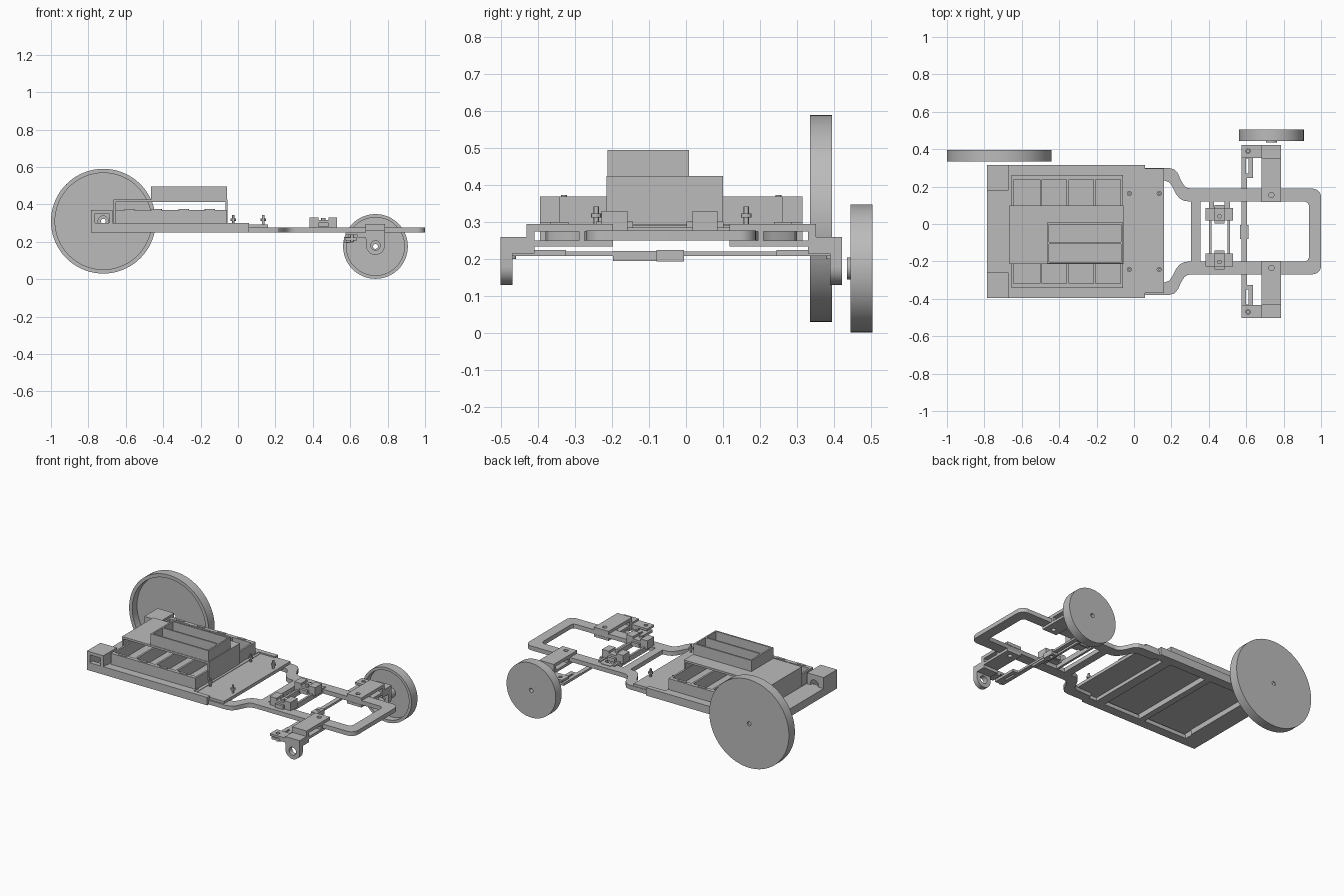
import bpy, bmesh, math
from mathutils import Vector

if "Cube" in bpy.data.objects:
    bpy.data.objects.remove(bpy.data.objects["Cube"])

YC = -0.04  # centre line of the chassis
GREY = bpy.data.materials.new("plain grey")
GREY.diffuse_color = (0.5, 0.5, 0.5, 1)
GREY.use_nodes = True
GREY.node_tree.nodes["Principled BSDF"].inputs["Base Color"].default_value = GREY.diffuse_color


def finish(name, bm):
    bmesh.ops.remove_doubles(bm, verts=bm.verts, dist=1e-5)
    bmesh.ops.recalc_face_normals(bm, faces=bm.faces)
    me = bpy.data.meshes.new(name)
    bm.to_mesh(me)
    bm.free()
    me.materials.append(GREY)
    ob = bpy.data.objects.new(name, me)
    bpy.context.collection.objects.link(ob)
    return ob


def box(name, x0, x1, y0, y1, z0, z1):
    bm = bmesh.new()
    bmesh.ops.create_cube(bm, size=1)
    for v in bm.verts:
        v.co = Vector(((x0 + x1) / 2 + v.co.x * abs(x1 - x0),
                       (y0 + y1) / 2 + v.co.y * abs(y1 - y0),
                       (z0 + z1) / 2 + v.co.z * abs(z1 - z0)))
    return finish(name, bm)


def prism(name, loops, lo, hi, axis='z'):
    """Extrude an outline with holes along an axis."""
    bm = bmesh.new()
    for pts in loops:
        vs = []
        for u, v in pts:
            vs.append(bm.verts.new((u, v, lo) if axis == 'z' else (u, lo, v)))
        for a, b in zip(vs, vs[1:] + vs[:1]):
            bm.edges.new((a, b))
    bmesh.ops.triangle_fill(bm, edges=bm.edges[:], use_beauty=True)
    ext = bmesh.ops.extrude_face_region(bm, geom=bm.faces[:])
    off = Vector((0, 0, hi - lo) if axis == 'z' else (0, hi - lo, 0))
    bmesh.ops.translate(bm, vec=off, verts=[g for g in ext['geom'] if isinstance(g, bmesh.types.BMVert)])
    return finish(name, bm)


def circle(u, v, r, n=24, a0=0, a1=360):
    full = a1 - a0 == 360
    return [(u + r * math.cos(math.radians(a0 + (a1 - a0) * i / (n if full else n - 1))),
             v + r * math.sin(math.radians(a0 + (a1 - a0) * i / (n if full else n - 1)))) for i in range(n)]


def rect(u0, u1, v0, v1):
    return [(u0, v0), (u1, v0), (u1, v1), (u0, v1)]


def wheel(name, x, z, profile, n=72):
    bm = bmesh.new()
    rings = [[bm.verts.new((x + r * math.cos(2 * math.pi * i / n), y, z + r * math.sin(2 * math.pi * i / n)))
              for i in range(n)] for r, y in profile]
    for a, b in zip(rings, rings[1:] + rings[:1]):
        for i in range(n):
            j = (i + 1) % n
            bm.faces.new((a[i], a[j], b[j], b[i]))
    return finish(name, bm)


# wheels: hollow cups open on the inner side
wheel("rear_wheel", -0.72, 0.31, [(.013, .383), (.258, .383), (.258, .335), (.28, .335), (.28, .395), (.013, .395)])
wheel("front_wheel", 0.735, 0.175, [(.013, .435), (.03, .435), (.03, .49), (.155, .49), (.155, .445),
                                    (.173, .445), (.173, .505), (.013, .505)])

# front tube frame with S bends, crossbar and rounded nose
outer = [(.06, .34), (.185, .34), (.215, .332), (.235, .31), (.25, .275), (.268, .245), (.285, .233), (.31, .229)]
nose = circle(.955, .184, .045, 8, 90, 0)
inner = [(.305, .16), (.27, .163), (.245, .175), (.225, .2), (.205, .24), (.19, .262), (.165, .272), (.06, .275)]
up = outer + nose
outline = [(x, YC + y) for x, y in up] + [(x, YC - y) for x, y in reversed(up)]
outline += [(x, YC - y) for x, y in reversed(inner)] + [(x, YC + y) for x, y in inner]
window = [(.355, -.2), (.915, -.2), (.928, -.194), (.935, -.18), (.935, .1), (.928, .114), (.915, .12), (.355, .12)]
prism("front_frame", [outline, window], .25, .277)

# rear chassis tray
for s, side in ((1, "left"), (-1, "right")):
    m = lambda y: YC + s * (y - YC)
    box(side + "_side_rail", -.785, .06, m(.285), m(.315), .25, .30)
    box(side + "_rail_lip", -.785, .06, m(.255), m(.29), .25, .275)
    box(side + "_tray_flange", -.665, -.055, m(.238), m(.287), .283, .30)
    # slotted strap holders beside the batteries
    box(side + "_holder_strip", -.655, -.06, m(.238), m(.262), .295, .37)
    for x in (-.58, -.435, -.29, -.15):
        slot = circle(x + .02, m(.25), .008, 8, -90, 90) + circle(x - .02, m(.25), .008, 8, 90, 270)
        prism(side + "_strap_slot", [slot], .369, .374)
    # hollow axle block with round axle hole
    sq = rect(-.785, -.67, .25, .37)
    prism(side + "_axle_block", [sq, rect(-.765, -.69, .27, .35)], m(.2), m(.315), 'y')
    prism(side + "_axle_block_wall", [sq, circle(-.72, .31, .028)], m(.18), m(.2), 'y')
    # deck pins with collar
    for x in (-.025, .135):
        prism("deck_pin", [circle(x, m(.163), .007, 12)], .285, .342)
        prism("deck_pin_collar", [circle(x, m(.163), .014, 12)], .312, .324)
box("rear_bar", -.785, -.665, -.28, .20, .25, .30)
box("rear_floor", -.67, -.04, -.37, .29, .283, .295)
box("middle_bar", -.36, -.32, -.34, .26, .25, .285)
box("front_bar", -.06, .0, -.34, .26, .25, .285)
box("front_deck", -.05, .16, -.37, .297, .272, .292)

# battery bays
for x in (-.655, -.503, -.36, -.217, -.072):
    box("bay_divider", x, x + .012, -.32, .24, .29, .37)

# bridge over the batteries, open from side to side
box("bridge_top", -.665, -.055, -.215, .10, .412, .425)
for x in (-.665, -.067):
    box("bridge_wall", x, x + .012, -.215, .10, .29, .42)

# open top box with two compartments
prism("upper_tray", [rect(-.465, -.06, -.212, .008), rect(-.455, -.07, -.202, -.107),
                     rect(-.455, -.07, -.097, -.002)], .425, .495)

# steering servo mount
for x in (.40, .50):
    box("servo_rail", x, x + .014, -.225, .145, .252, .285)
for y0, y1 in ((.018, .085), (-.228, -.158)):
    prism("servo_clamp", [[(.383, .275), (.53, .275), (.53, .33), (.483, .33), (.483, .316), (.43, .316),
                           (.43, .33), (.383, .33)]], y0, y1, 'y')
    yc = (y0 + y1) / 2
    box("servo_clamp_nose", .43, .485, yc - .05, yc + .05, .278, .302)
    prism("clamp_screw", [circle(.457, yc - .01, .012, 16)], .31, .326)
tab = [(.41, .08), (.503, .08), (.503, .135), (.488, .158), (.425, .158), (.41, .135)]
prism("servo_tab", [tab, rect(.428, .485, .09, .125)], .262, .28)

# front arms, knuckles and steering links
for s, side in ((1, "left"), (-1, "right")):
    m = lambda y: YC + s * (y - YC)
    prism(side + "_arm_top", [rect(.683, .785, m(.118), m(.352)), circle(.735, m(.155), .014, 16)], .275, .295)
    prism(side + "_arm_bottom", [rect(.683, .785, m(.118), m(.352)), circle(.735, m(.155), .014, 16)], .234, .25)
    box(side + "_arm_end", .683, .785, m(.33), m(.352), .215, .295)
    box(side + "_arm_web", .683, .785, m(.195), m(.21), .24, .285)
    box(side + "_knuckle", .683, .785, m(.345), m(.422), .215, .26)
    box(side + "_knuckle_bridge", .64, .69, m(.352), m(.422), .222, .25)
    prism(side + "_steering_arm", [rect(.575, .645, m(.352), m(.422)), circle(.61, m(.39), .012, 16)], .236, .25)
    prism(side + "_hub_plate", [circle(.735, .18, .05, 20, 180, 360) + [(.785, .26), (.685, .26)],
                                circle(.735, .18, .025)], m(.39), m(.422), 'y')
    prism(side + "_link_pin", [circle(.61, m(.39), .01, 16)], .2, .244)
    prism(side + "_link_end", [rect(.575, .637, m(.245), m(.405)), rect(.6, .612, m(.27), m(.35))], .208, .224)
    box(side + "_tie_rod", .575, .603, m(-.04), m(.25), .208, .221)
prism("tie_rod_centre", [rect(.568, .612, -.08, -.005), circle(.59, -.037, .011, 16)], .193, .225)
box("tie_rod_slider", .578, .6, -.198, -.08, .195, .222)

# smooth round parts, keep edges sharp
for ob in bpy.context.collection.objects:
    ob.select_set(True)
    bpy.context.view_layer.objects.active = ob
bpy.ops.object.shade_smooth_by_angle(angle=math.radians(30))
